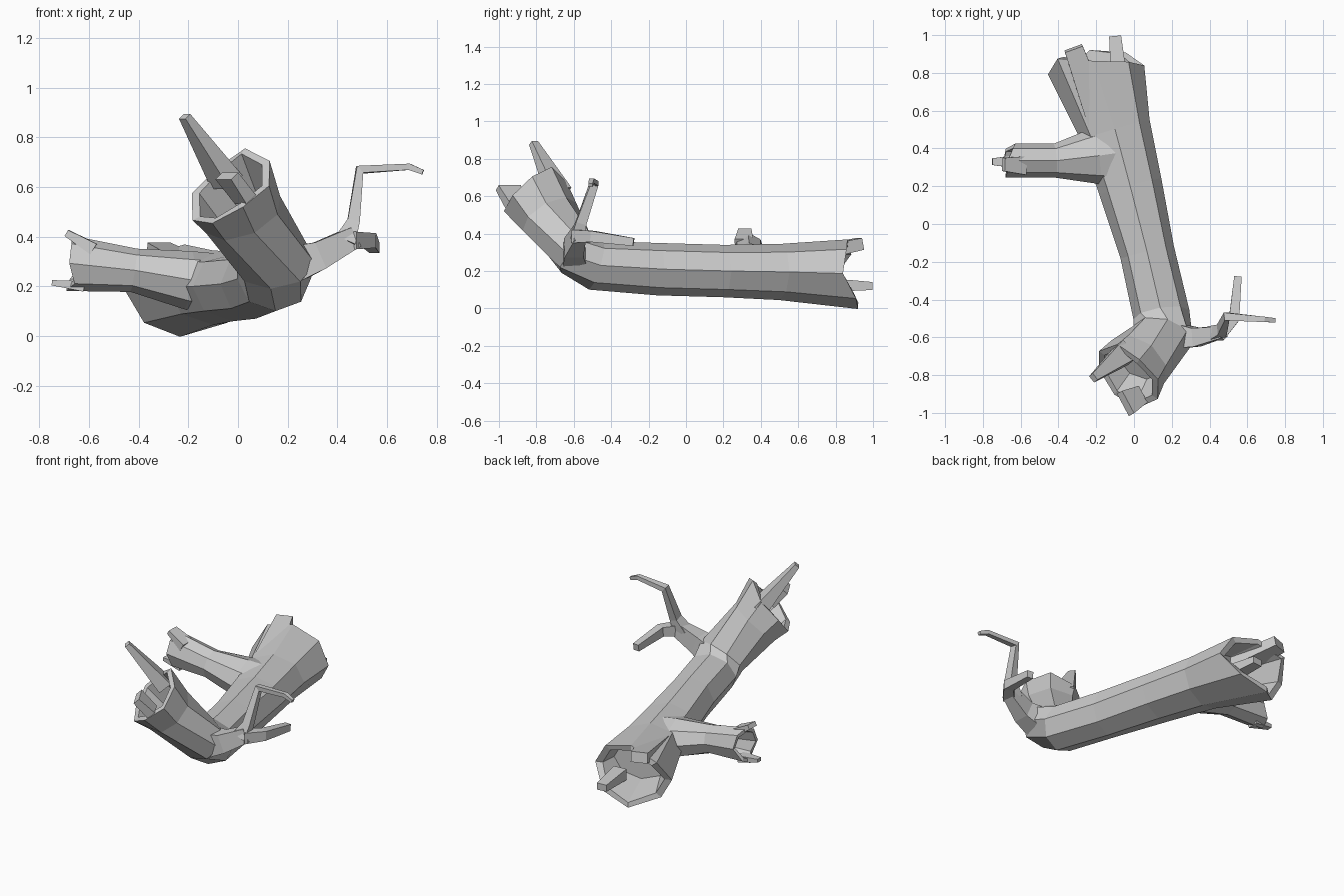
import bpy, bmesh, math
from mathutils import Vector

X, Y, Z = Vector((1, 0, 0)), Vector((0, 1, 0)), Vector((0, 0, 1))


def tube(name, rings, n=8, ref=Z, jag_start=None, jag_end=None, depth=0.16, wall=0.78):
    """Loft rings (x, y, z, half width, half height); jagged ends become hollow."""
    bm = bmesh.new()
    c = [Vector(r[:3]) for r in rings]
    phase = math.pi / 4 if n == 4 else 0

    def ring(i, scale=1, shift=0, jag=None):
        a, b = c[max(i - 1, 0)], c[min(i + 1, len(c) - 1)]
        t = (b - a).normalized()
        if 0 < i < len(c) - 1:
            t = ((c[i] - a).normalized() + (b - c[i]).normalized()).normalized()
        side = t.cross(ref).normalized()
        up = side.cross(t)
        out = t if i else -t
        verts = []
        for k in range(n):
            ang = phase + math.tau * k / n
            off = shift + (jag[k] if jag else 0)
            verts.append(bm.verts.new(c[i] + scale * (side * math.cos(ang) * rings[i][3]
                                      + up * math.sin(ang) * rings[i][4]) + out * off))
        return verts

    def bridge(p, q):
        for k in range(n):
            bm.faces.new((p[k], p[(k + 1) % n], q[(k + 1) % n], q[k]))

    last = len(rings) - 1
    loops = []
    for i in range(last + 1):
        loops.append(ring(i, jag=jag_start if i == 0 else jag_end if i == last else None))
    for p, q in zip(loops, loops[1:]):
        bridge(p, q)
    for i, jag in ((0, jag_start), (last, jag_end)):
        end = loops[i]
        if jag:
            lip = ring(i, wall, 0, jag)
            floor = ring(i, wall * 0.8, -depth)
            bridge(end, lip)
            bridge(lip, floor)
            end = floor
        bm.faces.new(end)
    bmesh.ops.recalc_face_normals(bm, faces=bm.faces)
    me = bpy.data.meshes.new(name)
    bm.to_mesh(me)
    bm.free()
    ob = bpy.data.objects.new(name, me)
    bpy.context.collection.objects.link(ob)
    return ob


# Fallen trunk, hollow at both broken ends
tube("trunk", [
    (-0.205, 0.83, 0.185, 0.25, 0.185),
    (-0.10, 0.50, 0.195, 0.19, 0.15),
    (-0.02, 0.20, 0.200, 0.17, 0.14),
    (0.07, -0.15, 0.210, 0.145, 0.14),
    (0.145, -0.48, 0.230, 0.150, 0.135),
    (0.155, -0.585, 0.290, 0.165, 0.13),
    (0.02, -0.73, 0.490, 0.18, 0.155),
    (-0.03, -0.80, 0.590, 0.20, 0.185)],
    jag_start=[0.04, 0.10, 0.03, -0.03, -0.07, 0.03, 0.10, 0.02],
    jag_end=[-0.02, 0.0, 0.06, 0.04, 0.02, 0.02, -0.02, -0.05], wall=0.82)

# Short hollow side branch, flaring where it joins the trunk
tube("side_branch", [
    (-0.06, 0.38, 0.21, 0.19, 0.12),
    (-0.20, 0.36, 0.225, 0.15, 0.118),
    (-0.42, 0.335, 0.265, 0.09, 0.088),
    (-0.65, 0.335, 0.29, 0.09, 0.112)],
    jag_end=[-0.02, 0.0, 0.03, 0.03, 0.03, 0.0, 0.03, 0.02], depth=0.1)

# Torn splinters around the rims
splinters = [
    ("tall_splinter", (-0.045, -0.68, 0.62, 0.085, 0.06), (-0.215, -0.815, 0.885, 0.03, 0.022)),
    ("front_splinter", (0.03, -0.91, 0.55, 0.07, 0.04), (-0.045, -0.95, 0.645, 0.095, 0.03)),
    ("low_back_splinter", (-0.08, 0.78, 0.125, 0.06, 0.05), (-0.10, 0.995, 0.12, 0.045, 0.03)),
    ("top_back_splinter", (-0.17, 0.52, 0.26, 0.10, 0.06), (-0.32, 0.93, 0.345, 0.07, 0.045)),
    ("branch_top_splinter", (-0.58, 0.31, 0.35, 0.07, 0.035), (-0.69, 0.315, 0.415, 0.05, 0.02)),
    ("branch_low_splinter", (-0.62, 0.33, 0.20, 0.05, 0.03), (-0.75, 0.33, 0.215, 0.025, 0.015)),
]
for name, base, tip in splinters:
    tube(name, [base, tip], n=4)

# Forked twig growing from the bend
tube("twig_stem", [
    (0.20, -0.59, 0.28, 0.10, 0.11),
    (0.33, -0.60, 0.325, 0.07, 0.08),
    (0.47, -0.57, 0.40, 0.045, 0.06)], n=4)
tube("upper_twig", [
    (0.43, -0.58, 0.38, 0.06, 0.055),
    (0.465, -0.56, 0.46, 0.035, 0.04),
    (0.49, -0.49, 0.67, 0.026, 0.03),
    (0.69, -0.505, 0.682, 0.018, 0.02),
    (0.745, -0.51, 0.66, 0.014, 0.016)], n=4, ref=Y)
tube("lower_twig", [
    (0.45, -0.59, 0.385, 0.05, 0.05),
    (0.53, -0.50, 0.385, 0.04, 0.042),
    (0.55, -0.28, 0.355, 0.028, 0.03)], n=4)
